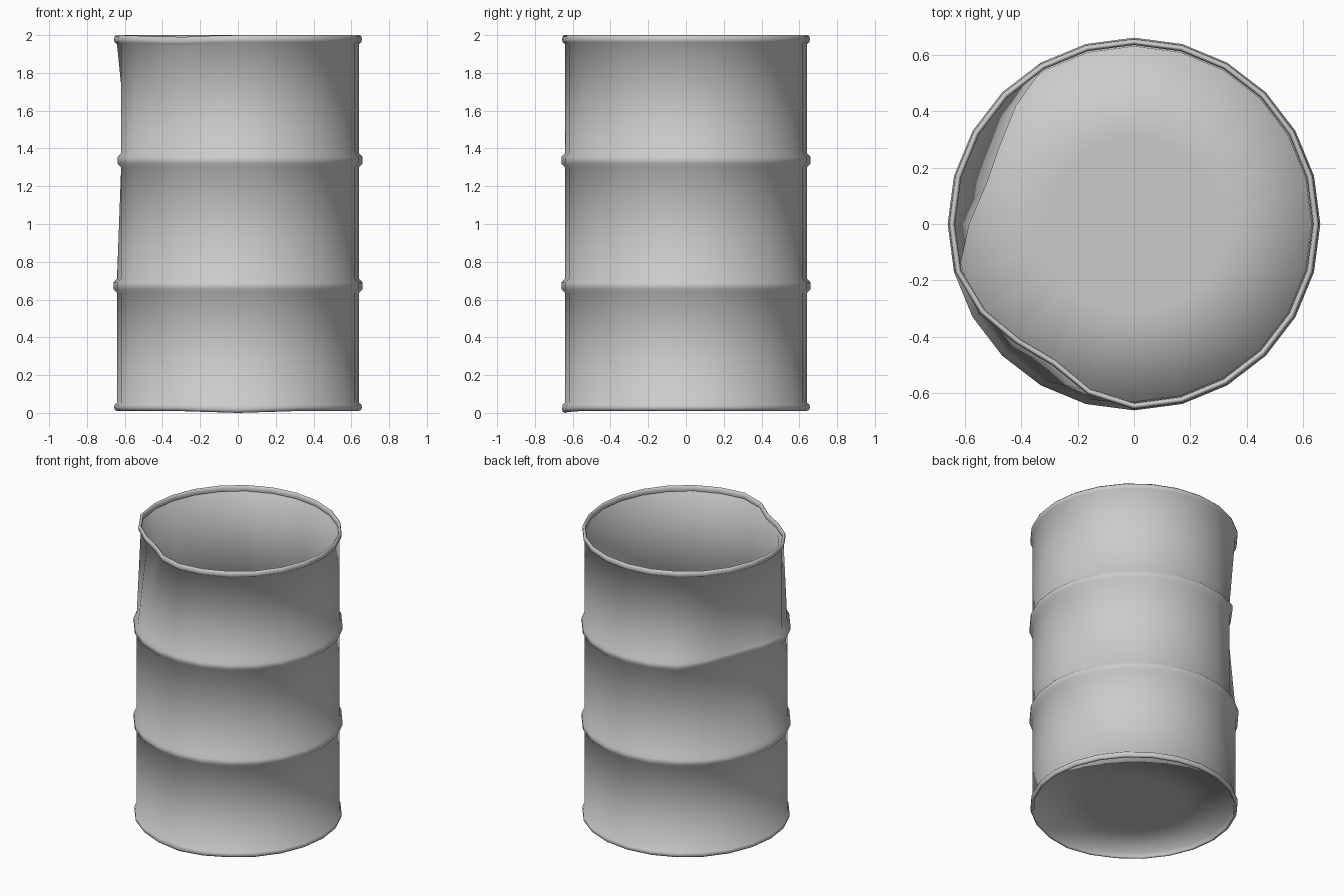
import bpy, bmesh, math

if "Cube" in bpy.data.objects:
    bpy.data.objects.remove(bpy.data.objects["Cube"])

SIDES = 24

# Profile (radius, height): recessed floor, bottom bead, wall with two ribs, top bead
PROFILE = [
    (0.31, 0.05), (0.63, 0.05), (0.632, 0.02), (0.641, 0.01), (0.653, 0.017),
    (0.656, 0.03), (0.653, 0.045), (0.641, 0.053),
    (0.641, 0.635), (0.66, 0.655), (0.66, 0.69), (0.641, 0.71),
    (0.641, 1.30), (0.66, 1.32), (0.66, 1.355), (0.641, 1.375),
    (0.641, 1.953), (0.653, 1.962), (0.656, 1.977), (0.653, 1.992),
    (0.645, 2.0), (0.637, 1.992), (0.634, 1.977), (0.636, 1.962),
]

# Dent depths by side index (15 degrees each)
RIB_DENT = {9: 0.05, 10: 0.092, 11: 0.10, 12: 0.058}
RIM_DENT = {14: 0.025, 15: 0.06, 16: 0.078, 17: 0.03}
FOOT_DROP = {17: 0.005, 18: 0.01, 19: 0.005}


def ring_point(r, z, i):
    a = 2 * math.pi * i / SIDES
    if 1.2 < z < 1.5:                      # upper rib pushed in
        r -= RIB_DENT.get(i, 0)
    elif z > 1.9:                          # top rim pushed in and slightly down
        r -= RIM_DENT.get(i, 0)
        z -= 0.12 * RIM_DENT.get(i, 0)
    elif z < 0.04:                         # bottom bead bent down at the front
        z -= FOOT_DROP.get(i, 0)
    return (r * math.cos(a), r * math.sin(a), z)


bm = bmesh.new()
rings = [[bm.verts.new(ring_point(r, z, i)) for i in range(SIDES)]
         for r, z in PROFILE]

# Shell
for low, high in zip(rings, rings[1:]):
    for i in range(SIDES):
        j = (i + 1) % SIDES
        bm.faces.new((low[i], low[j], high[j], high[i]))

# Floor centre
centre = bm.verts.new((0, 0, PROFILE[0][1]))
for i in range(SIDES):
    bm.faces.new((centre, rings[0][(i + 1) % SIDES], rings[0][i]))

for f in bm.faces:
    f.smooth = True

mesh = bpy.data.meshes.new("dented_barrel")
bm.to_mesh(mesh)
bm.free()
barrel = bpy.data.objects.new("dented_barrel", mesh)
bpy.context.collection.objects.link(barrel)
